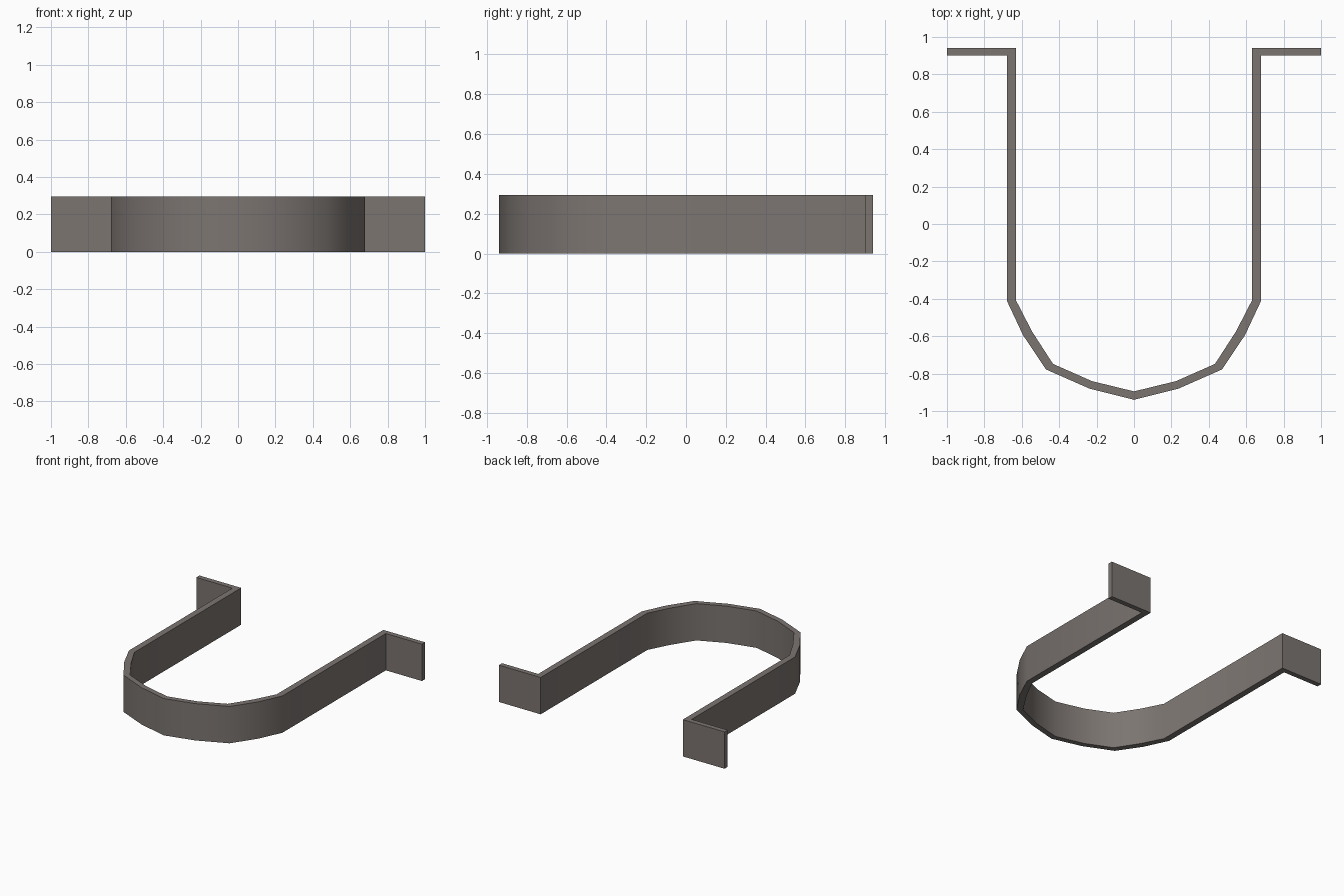
import bpy, bmesh, math

if "Cube" in bpy.data.objects:
    bpy.data.objects.remove(bpy.data.objects["Cube"])

HEIGHT = 0.295

# right half of the strap, from flange tip to the middle of the bend: (inner, outer)
half = [
    ((1.0, 0.94), (1.0, 0.90)),
    ((0.63, 0.94), (0.68, 0.90)),
    ((0.63, -0.41), (0.68, -0.41)),
    ((0.545, -0.575), (0.593, -0.595)),
    ((0.433, -0.748), (0.47, -0.778)),
    ((0.225, -0.84), (0.238, -0.88)),
    ((0.0, -0.895), (0.0, -0.94)),
]
# mirror to the left side
pairs = half + [((-a[0], a[1]), (-b[0], b[1])) for a, b in reversed(half[:-1])]

# flat strip of quads, extruded upwards
bm = bmesh.new()
rows = [[bm.verts.new((x, y, 0)) for x, y in pair] for pair in pairs]
for r, s in zip(rows, rows[1:]):
    bm.faces.new((r[0], r[1], s[1], s[0]))
ext = bmesh.ops.extrude_face_region(bm, geom=bm.faces[:], use_keep_orig=True)
for v in ext["geom"]:
    if isinstance(v, bmesh.types.BMVert):
        v.co.z = HEIGHT
bmesh.ops.recalc_face_normals(bm, faces=bm.faces[:])
mesh = bpy.data.meshes.new("bracket_strap")
bm.to_mesh(mesh)
bm.free()

# single warm grey metal
metal = bpy.data.materials.new("warm grey metal")
metal.diffuse_color = (0.20, 0.178, 0.165, 1)
metal.use_nodes = True
metal.node_tree.nodes["Principled BSDF"].inputs["Base Color"].default_value = metal.diffuse_color
mesh.materials.append(metal)

strap = bpy.data.objects.new("bracket_strap", mesh)
bpy.context.collection.objects.link(strap)
bpy.context.view_layer.objects.active = strap
strap.select_set(True)
bpy.ops.object.shade_smooth_by_angle(angle=math.radians(50))
